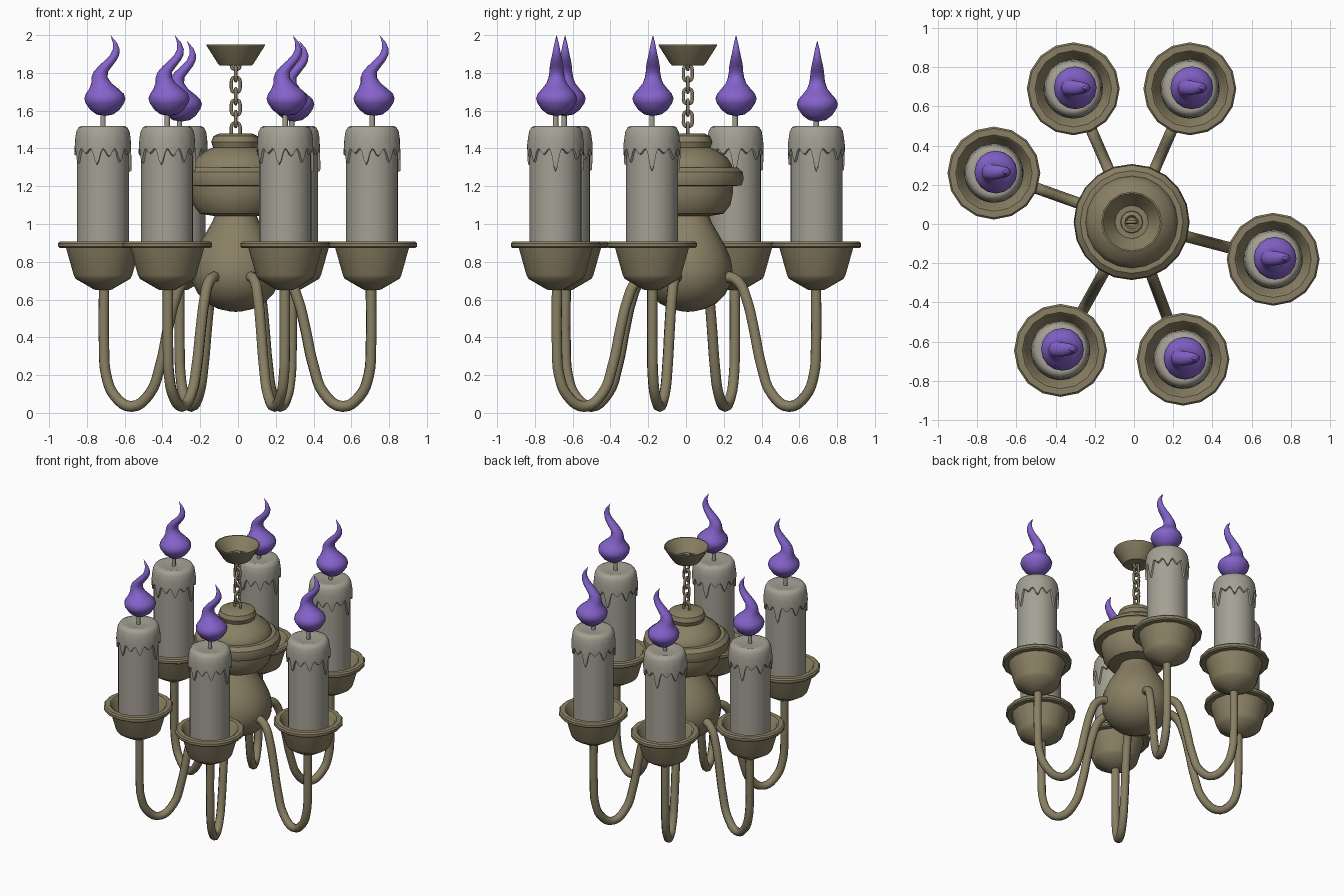
import bpy, bmesh, math
from mathutils import Vector

if "Cube" in bpy.data.objects:
    bpy.data.objects.remove(bpy.data.objects["Cube"])

CX, CY = -0.012, 0.01          # hub axis


def material(name, rgb):
    m = bpy.data.materials.new(name)
    m.diffuse_color = (*rgb, 1)
    m.use_nodes = True
    m.node_tree.nodes["Principled BSDF"].inputs["Base Color"].default_value = m.diffuse_color
    return m


BRONZE = material("bronze", (0.25, 0.213, 0.125))
WAX = material("wax", (0.37, 0.355, 0.295))
FLAME = material("violet flame", (0.235, 0.125, 0.60))


def smooth(ob, angle):
    bpy.ops.object.select_all(action='DESELECT')
    ob.select_set(True)
    bpy.context.view_layer.objects.active = ob
    bpy.ops.object.shade_smooth_by_angle(angle=math.radians(angle))


def skin_rings(name, rings, mat, loc, angle=35):
    """Join equal-length rings of points into one surface."""
    n = len(rings[0])
    bm = bmesh.new()
    vs = [[bm.verts.new(p) for p in ring] for ring in rings]
    for a, b in zip(vs, vs[1:]):
        for i in range(n):
            j = (i + 1) % n
            bm.faces.new((a[i], a[j], b[j], b[i]))
    bmesh.ops.remove_doubles(bm, verts=bm.verts, dist=1e-5)
    bmesh.ops.recalc_face_normals(bm, faces=bm.faces)
    me = bpy.data.meshes.new(name)
    bm.to_mesh(me)
    bm.free()
    me.materials.append(mat)
    ob = bpy.data.objects.new(name, me)
    bpy.context.collection.objects.link(ob)
    ob.location = loc
    smooth(ob, angle)
    return ob


def circle(r, z, n, dx=0, ry=None):
    ry = r if ry is None else ry
    return [(dx + r * math.cos(2 * math.pi * i / n),
             ry * math.sin(2 * math.pi * i / n), z) for i in range(n)]


def lathe(name, profile, mat, x, y, n=16, angle=35):
    return skin_rings(name, [circle(r, z, n) for r, z in profile], mat, (x, y, 0), angle)


def tube(name, points, radius, mat, cyclic=False, res=4):
    """Round bar along a smooth path, turned into a mesh."""
    cu = bpy.data.curves.new(name, 'CURVE')
    cu.dimensions = '3D'
    cu.bevel_depth, cu.bevel_resolution = radius, 2
    cu.resolution_u, cu.use_fill_caps = res, True
    sp = cu.splines.new('BEZIER')
    sp.bezier_points.add(len(points) - 1)
    for bp, p in zip(sp.bezier_points, points):
        bp.co = p
        bp.handle_left_type = bp.handle_right_type = 'AUTO'
    sp.use_cyclic_u = cyclic
    ob = bpy.data.objects.new(name, cu)
    bpy.context.collection.objects.link(ob)
    bpy.ops.object.select_all(action='DESELECT')
    ob.select_set(True)
    bpy.context.view_layer.objects.active = ob
    bpy.ops.object.convert(target='MESH')
    ob = bpy.context.view_layer.objects.active
    ob.data.materials.clear()
    ob.data.materials.append(mat)
    smooth(ob, 50)
    return ob


# central body: upper crown with band, and hanging gourd
lathe("crown", [(0, 1.48), (0.085, 1.48), (0.118, 1.465), (0.13, 1.435), (0.12, 1.405),
                (0.155, 1.39), (0.21, 1.35), (0.232, 1.315), (0.235, 1.30), (0.262, 1.30),
                (0.29, 1.275), (0.296, 1.24), (0.285, 1.205), (0.24, 1.20), (0.238, 1.16),
                (0.225, 1.10), (0.19, 1.055), (0.10, 1.04), (0, 1.04)],
      BRONZE, CX, CY, 20)
lathe("gourd", [(0, 1.06), (0.105, 1.06), (0.125, 1.01), (0.16, 0.95), (0.195, 0.89),
                (0.225, 0.82), (0.237, 0.75), (0.23, 0.69), (0.20, 0.63), (0.15, 0.58),
                (0.09, 0.55), (0.03, 0.537), (0, 0.535)], BRONZE, CX, CY, 20)

# ceiling cap, open at the top, with a collar inside
lathe("ceiling_cap", [(0, 1.84), (0.085, 1.84), (0.095, 1.85), (0.155, 1.945), (0.155, 1.95),
                      (0.147, 1.95), (0.085, 1.862), (0, 1.862)], BRONZE, CX, CY, 16, 30)
lathe("cap_collar", [(0.058, 1.86), (0.055, 1.875), (0.035, 1.88), (0.025, 1.865)],
      BRONZE, CX, CY, 12)

# chain: stretched links turned by a quarter each time
LINKS = 7
for k in range(LINKS):
    zc = 1.495 + k * 0.0605
    pts = []
    for i in range(12):
        a = 2 * math.pi * i / 12
        u = 0.023 * math.cos(a)
        w = 0.018 * math.sin(a) + (0.022 if math.sin(a) > 0.01 else
                                   -0.022 if math.sin(a) < -0.01 else 0)
        pts.append((CX + (0 if k % 2 else u), CY + (u if k % 2 else 0), zc + w))
    tube("chain_link", pts, 0.009, BRONZE, True, 2)

# arm path as (distance from hub, height)
ARM = [(0.17, 0.705), (0.235, 0.72), (0.295, 0.69), (0.34, 0.60), (0.38, 0.45), (0.425, 0.25),
       (0.485, 0.10), (0.585, 0.034), (0.68, 0.09), (0.728, 0.20), (0.74, 0.35), (0.74, 0.69)]

# cup: outside wall, rolled rim, inner wall and floor
CUP = [(0, 0.65), (0.045, 0.652), (0.145, 0.71), (0.155, 0.73), (0.193, 0.865), (0.195, 0.872),
       (0.228, 0.872), (0.237, 0.88), (0.237, 0.898), (0.228, 0.908), (0.195, 0.908),
       (0.183, 0.897), (0.15, 0.76), (0.135, 0.745), (0, 0.745)]

# lower edge of the molten wax, one height per drip
DRIPS = [1.275, 1.37, 1.34, 1.36, 1.28, 1.365, 1.33, 1.36,
         1.32, 1.37, 1.31, 1.355, 1.325, 1.365]
STEPS = 6


def wax_edge(i):
    k, f = divmod(i + STEPS // 2, STEPS)
    t = abs(f / STEPS - 0.5) * 2
    return 1.395 - (1.395 - DRIPS[k % len(DRIPS)]) * (0.5 + 0.5 * math.cos(math.pi * t))


def wax_cap(x, y):
    n = len(DRIPS) * STEPS
    rings = [circle(r, z, n) for r, z in
             [(0, 1.508), (0.07, 1.51), (0.11, 1.52), (0.128, 1.513), (0.141, 1.49), (0.147, 1.45)]]
    for r, up in [(0.151, 0.025), (0.150, 0.006), (0.136, 0)]:
        rings.append([(px, py, wax_edge(i) + up)
                      for i, (px, py, _) in enumerate(circle(r, 0, n))])
    skin_rings("wax_drips", rings, WAX, (x, y, 0), 40)


# flame sections: height, radius, sideways drift
FLAME_RINGS = [(1.572, 0, 0), (1.58, 0.045, 0), (1.605, 0.078, 0), (1.64, 0.102, 0),
               (1.665, 0.109, 0), (1.69, 0.10, 0), (1.715, 0.078, -0.005), (1.745, 0.054, -0.018),
               (1.775, 0.043, -0.028), (1.805, 0.038, -0.022), (1.835, 0.036, 0.002),
               (1.865, 0.031, 0.03), (1.895, 0.024, 0.052), (1.925, 0.018, 0.06),
               (1.96, 0.011, 0.053), (2.0, 0, 0.03)]

# candle places: x, y, flame drop
PLACES = [(-0.31, 0.69, 0.03), (0.285, 0.69, 0.03), (-0.715, 0.26, 0),
          (0.71, -0.18, 0), (-0.375, -0.645, 0), (0.25, -0.69, 0)]
for x, y, drop in PLACES:
    d = Vector((x - CX, y - CY)).normalized()
    tube("arm", [(CX + d.x * r, CY + d.y * r, z) for r, z in ARM], 0.029, BRONZE)
    lathe("candle_cup", CUP, BRONZE, x, y, 16, 35)
    lathe("candle", [(0, 0.74), (0.138, 0.74), (0.138, 1.45), (0, 1.45)], WAX, x, y, 24)
    wax_cap(x, y)
    lathe("wick", [(0, 1.49), (0.014, 1.49), (0.014, 1.61), (0, 1.61)], WAX, x, y, 8, 50)
    skin_rings("flame", [circle(r, z, 16, dx) for z, r, dx in FLAME_RINGS], FLAME,
               (x + 0.01, y + 0.005, -drop), 60)
